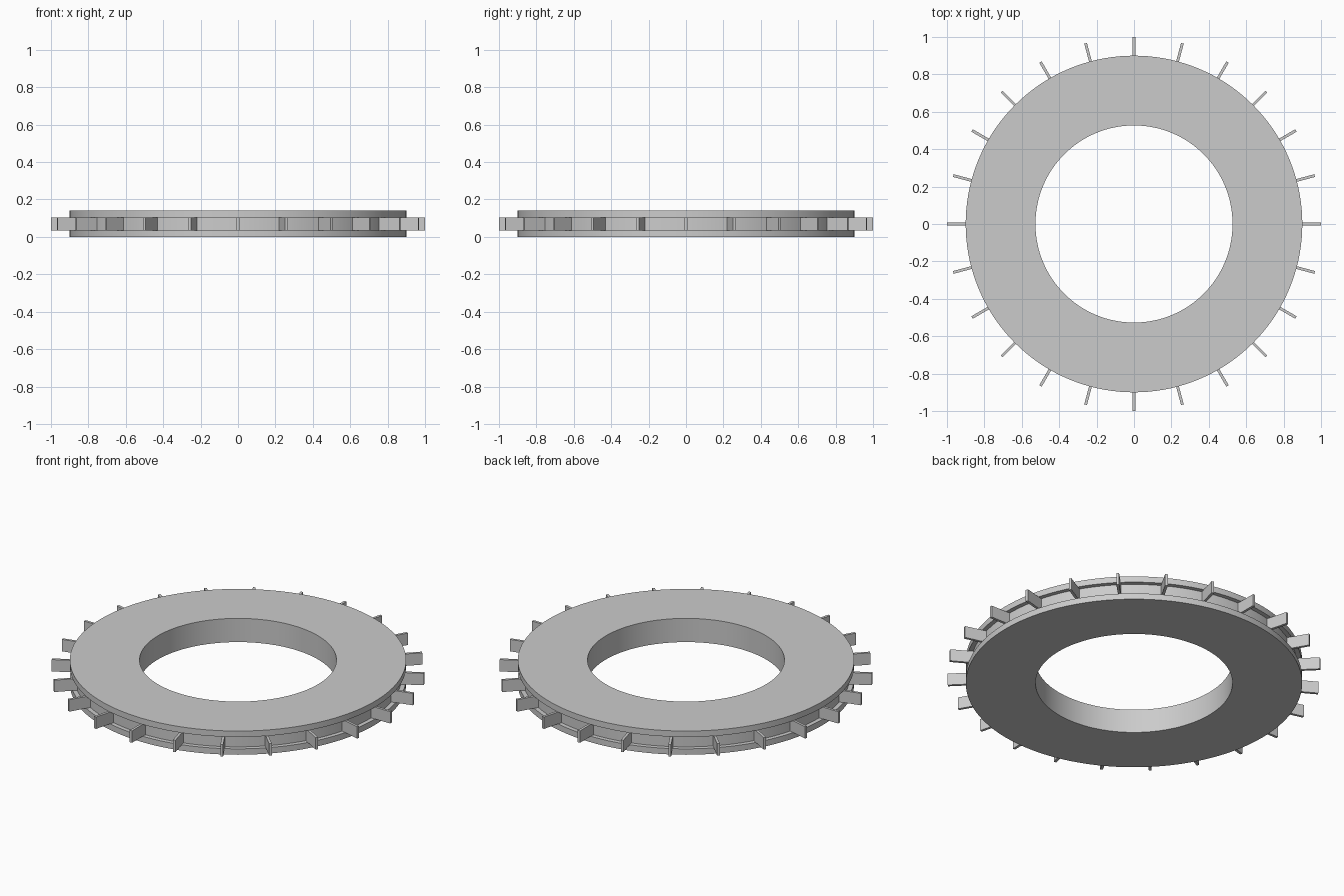
import bpy, bmesh, math
from mathutils import Matrix

if "Cube" in bpy.data.objects:
    bpy.data.objects.remove(bpy.data.objects["Cube"])

R_IN, R_OUT, R_CORE = 0.527, 0.90, 0.875
H, Z0, Z1 = 0.14, 0.035, 0.105
SEGMENTS, FINS = 144, 24


def add_object(name, bm):
    bmesh.ops.recalc_face_normals(bm, faces=bm.faces)
    mesh = bpy.data.meshes.new(name)
    bm.to_mesh(mesh)
    bm.free()
    ob = bpy.data.objects.new(name, mesh)
    bpy.context.collection.objects.link(ob)
    return ob


# Grooved ring: closed profile swept around the z axis
profile = [(R_IN, 0), (R_OUT, 0), (R_OUT, Z0), (R_CORE, Z0),
           (R_CORE, Z1), (R_OUT, Z1), (R_OUT, H), (R_IN, H)]
bm = bmesh.new()
loops = []
for i in range(SEGMENTS):
    a = 2 * math.pi * i / SEGMENTS
    loops.append([bm.verts.new((r * math.cos(a), r * math.sin(a), z)) for r, z in profile])
n = len(profile)
for i in range(SEGMENTS):
    p, q = loops[i], loops[(i + 1) % SEGMENTS]
    for j in range(n):
        k = (j + 1) % n
        bm.faces.new((p[j], q[j], q[k], p[k]))
ring = add_object("grooved_ring", bm)
bpy.context.view_layer.objects.active = ring
ring.select_set(True)
bpy.ops.object.shade_smooth_by_angle(angle=math.radians(30))

# Radial fins seated in the groove
bm = bmesh.new()
inner = R_CORE - 0.004
for i in range(FINS):
    m = (Matrix.Rotation(2 * math.pi * i / FINS, 4, 'Z')
         @ Matrix.Translation(((inner + 1) / 2, 0, (Z0 + Z1) / 2))
         @ Matrix.Diagonal((1 - inner, 0.015, Z1 - Z0, 1)))
    bmesh.ops.create_cube(bm, size=1, matrix=m)
add_object("radial_fins", bm)
